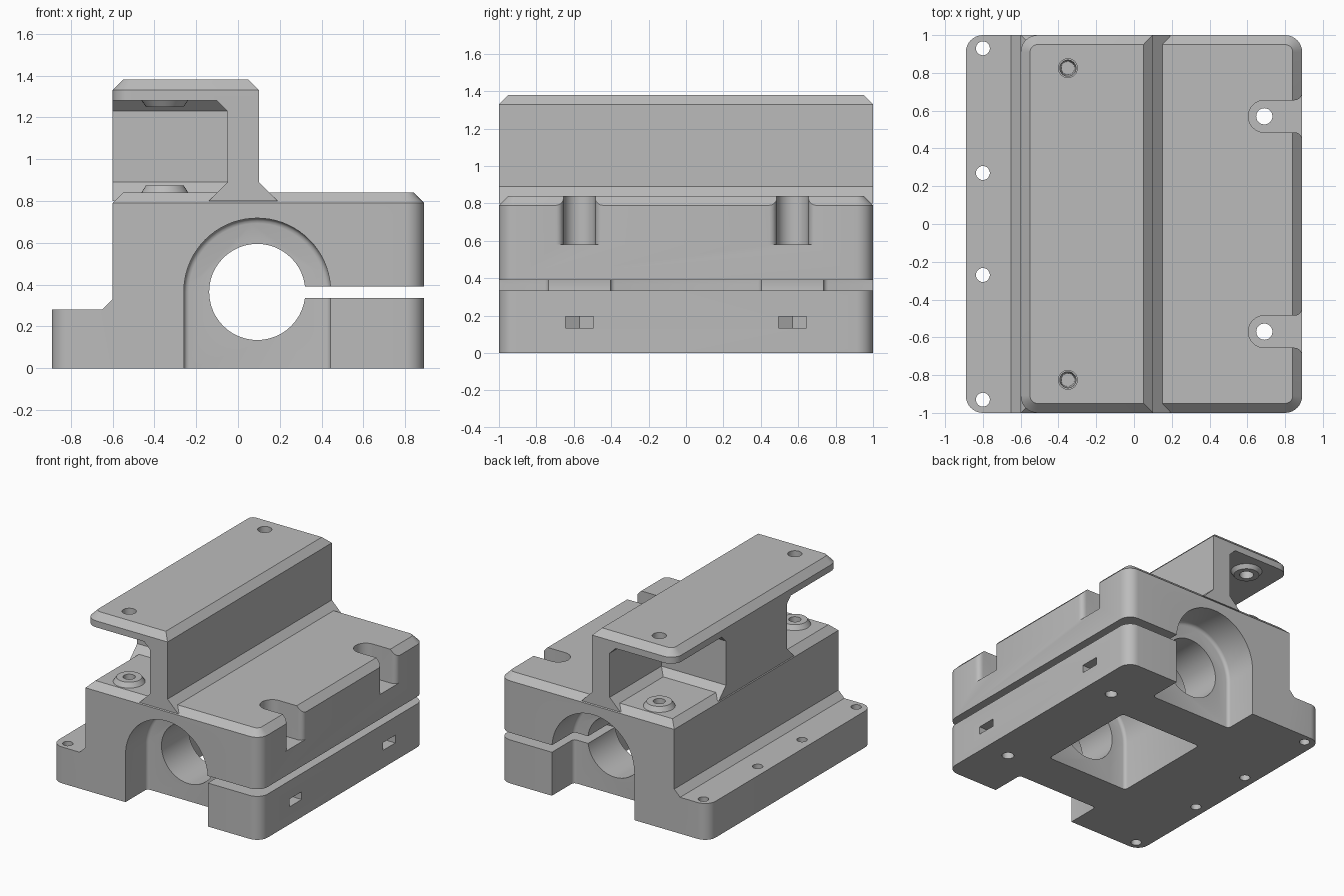
import bpy, bmesh, math
from mathutils import Vector

if "Cube" in bpy.data.objects:
    bpy.data.objects.remove(bpy.data.objects["Cube"])

grey = bpy.data.materials.new("plain grey")
grey.diffuse_color = (0.5, 0.5, 0.5, 1)
grey.use_nodes = True
grey.node_tree.nodes["Principled BSDF"].inputs["Base Color"].default_value = grey.diffuse_color


def finish(name, bm, helper=True):
    bmesh.ops.recalc_face_normals(bm, faces=bm.faces)
    me = bpy.data.meshes.new(name)
    bm.to_mesh(me)
    bm.free()
    me.materials.append(grey)
    ob = bpy.data.objects.new(name, me)
    bpy.context.collection.objects.link(ob)
    ob.hide_render = helper
    return ob


def loft(name, rings):
    """Closed solid through matching rings of 3D points."""
    bm = bmesh.new()
    loops = [[bm.verts.new(p) for p in r] for r in rings]
    n = len(loops[0])
    for a, b in zip(loops, loops[1:]):
        for i in range(n):
            j = (i + 1) % n
            bm.faces.new((a[i], a[j], b[j], b[i]))
    bm.faces.new(loops[0][::-1])
    bm.faces.new(loops[-1])
    return finish(name, bm)


def along_y(name, prof, y0, y1):
    return loft(name, [[(x, y, z) for x, z in prof] for y in (y0, y1)])


def along_x(name, prof, x0, x1):
    return loft(name, [[(x, y, z) for y, z in prof] for x in (x0, x1)])


def along_z(name, prof, z0, z1):
    return loft(name, [[(x, y, z) for x, y in prof] for z in (z0, z1)])


def arc(cx, cy, r, a0, a1, n):
    return [(cx + r * math.cos(math.radians(a0 + (a1 - a0) * i / n)),
             cy + r * math.sin(math.radians(a0 + (a1 - a0) * i / n)))
            for i in range(n + 1)]


def plan(x0, x1, rl, rr, d=0.0):
    """Plan outline, corner radius rl on the left and rr on the right, shrunk by d."""
    pts = []
    for x, s, r, a in ((x1, 1, rr, 0), (x0, 1, rl, 90), (x0, -1, rl, 180), (x1, -1, rr, 270)):
        sx = 1 if x == x1 else -1
        if r:
            pts += arc(x - sx * r, s * (1 - r), r - d, a, a + 90, 8)
        else:
            pts.append((x - sx * d, s * (1 - d)))
    return pts


def slab(name, x0, x1, z0, z1, rl, rr, c):
    """Plate with rounded corners and a chamfered top edge."""
    levels = [(0, z0), (0, z1 - c), (c, z1)] if c else [(0, z0), (0, z1)]
    return loft(name, [[(x, y, z) for x, y in plan(x0, x1, rl, rr, d)] for d, z in levels])


def cone(name, x, y, z0, z1, r0, r1, n=32):
    return loft(name, [[(px, py, z) for px, py in arc(x, y, r, 0, 360 * (n - 1) / n, n - 1)]
                       for r, z in ((r0, z0), (r1, z1))])


# ---- solids ----
body = slab("clamp_housing", -0.6, 0.89, 0, 0.84, 0, 0.09, 0.05)
solids = [
    slab("side_flange", -0.89, -0.5, 0, 0.28, 0.09, 0, 0),
    along_y("flange_fillet", [(-0.65, 0.27), (-0.65, 0.28), (-0.6, 0.33), (-0.55, 0.33), (-0.55, 0.27)], -1, 1),
    along_y("upright_wall", [(-0.14, 0.8), (0.19, 0.8), (0.1, 0.89), (0.1, 1.3),
                             (-0.1, 1.3), (-0.1, 1.28), (-0.05, 1.23), (-0.05, 0.89)], -1, 1),
    along_x("upright_core", [(-0.46, 0.8), (0.46, 0.8), (0.37, 0.89), (0.37, 1.23), (0.42, 1.28),
                             (0.42, 1.3), (-0.42, 1.3), (-0.42, 1.28), (-0.37, 1.23), (-0.37, 0.89)],
            -0.6, 0.05),
    slab("top_plate", -0.6, 0.1, 1.28, 1.38, 0.09, 0, 0.05),
]
for s in (-1, 1):
    solids.append(cone("lower_boss", -0.35, s * 0.825, 0.82, 0.875, 0.125, 0.09))
    solids.append(cone("upper_boss", -0.35, s * 0.825, 1.25, 1.3, 0.09, 0.125))

# ---- cutters ----
cutters = []
# arched bays at both ends and in the middle, leaving two bearing webs
arch = [(0.443, -0.1)] + arc(0.092, 0.367, 0.351, 0, 180, 36) + [(-0.259, -0.1)]
for y0, y1 in ((-1.1, -0.735), (-0.405, 0.405), (0.735, 1.1)):
    bay = along_y("arch_bay", arch, y0, y1)
    bev = bay.modifiers.new("fillet", "BEVEL")
    bev.width, bev.segments = 0.025, 3
    bev.limit_method, bev.angle_limit = "ANGLE", math.radians(35)
    cutters.append(bay)
# rod bore and clamping slit
cutters.append(along_y("rod_bore", arc(0.092, 0.365, 0.23, 0, 352.5, 47), -1.2, 1.2))
cutters.append(along_y("clamp_slit", [(0.2, 0.335), (1, 0.335), (1, 0.39), (0.2, 0.39)], -1.2, 1.2))
for s in (-1, 1):
    y = s * 0.57
    # screw head slot with a flared mouth
    half = arc(0.85, 0.125, 0.04, 0, -90, 5)
    slot = [(1, y + 0.125)] + [(px, y + py) for px, py in half] + arc(0.69, y, 0.085, 90, 270, 16)
    slot += [(px, y - py) for px, py in reversed(half)] + [(1, y - 0.125)]
    cutters.append(along_z("screw_slot", slot, 0.58, 1.0))
    cutters.append(cone("screw_hole", 0.69, y, -0.1, 0.7, 0.043, 0.043, 24))
    # captive nut slot
    nut = [(1, y + 0.075), (0.647, y + 0.075), (0.603, y), (0.647, y - 0.075), (1, y - 0.075)]
    cutters.append(along_z("nut_slot", nut, 0.135, 0.195))
    # holes through the top plate and into the lower bosses
    cutters.append(cone("plate_hole", -0.35, s * 0.825, 1.2, 1.45, 0.05, 0.05, 24))
    cutters.append(cone("boss_hole", -0.35, s * 0.825, 0.6, 0.95, 0.035, 0.045, 24))
    for fy in (0.27, 0.93):
        cutters.append(cone("flange_hole", -0.8, s * fy, -0.1, 0.4, 0.037, 0.037, 24))

# ---- combine ----
for ob, op in [(o, "UNION") for o in solids] + [(o, "DIFFERENCE") for o in cutters]:
    m = body.modifiers.new(ob.name, "BOOLEAN")
    m.operation, m.solver, m.object = op, "EXACT", ob
bpy.context.view_layer.update()
result = bpy.data.meshes.new_from_object(body.evaluated_get(bpy.context.evaluated_depsgraph_get()))
body.modifiers.clear()
body.data = result
for ob in solids + cutters:
    bpy.data.objects.remove(ob, do_unlink=True)
body.hide_render = False
result.materials.clear()
result.materials.append(grey)
for p in result.polygons:
    p.material_index = 0
bpy.context.view_layer.objects.active = body
body.select_set(True)
bpy.ops.object.shade_smooth_by_angle(angle=math.radians(31))
